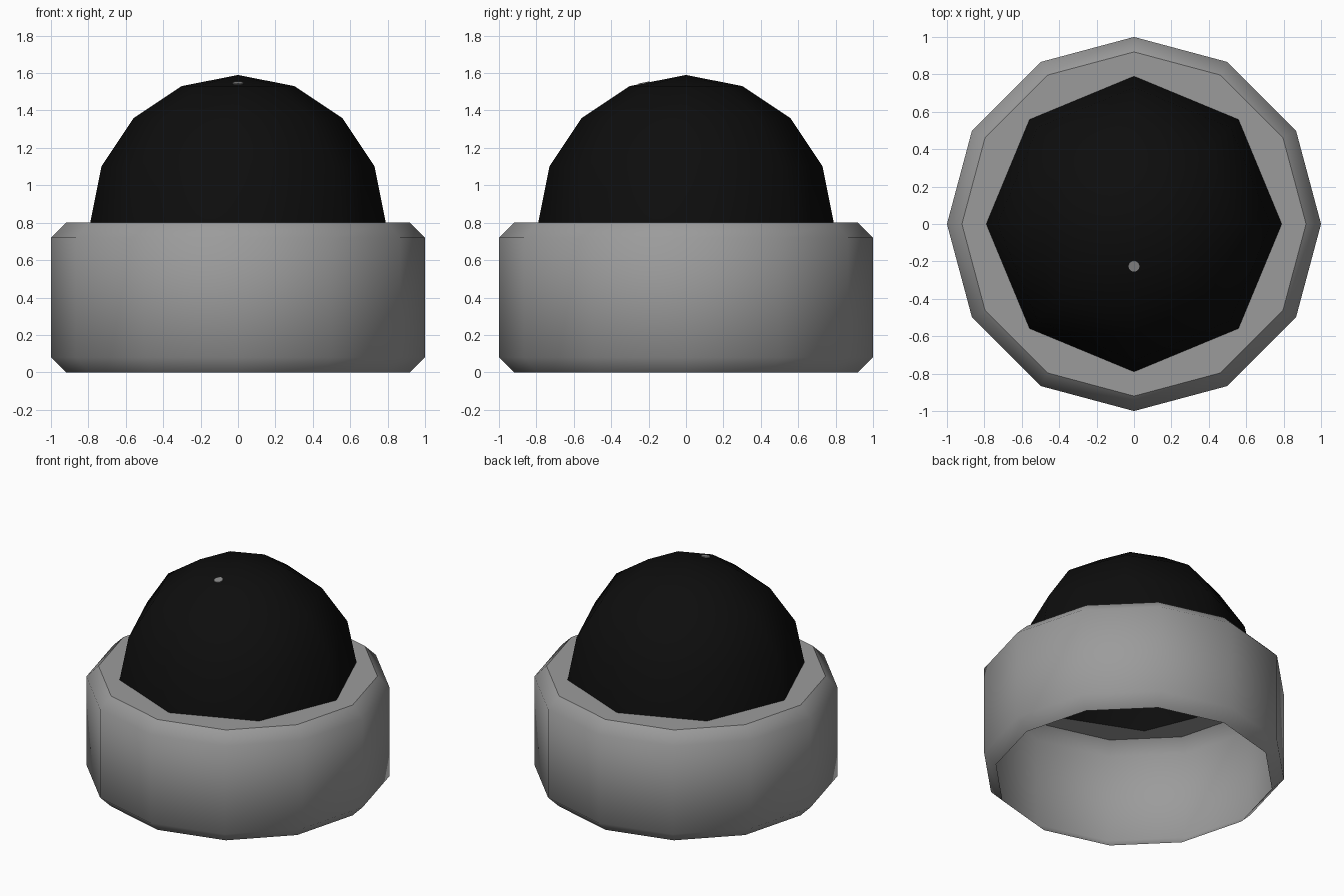
import bpy, bmesh, math
from mathutils import Matrix

if "Cube" in bpy.data.objects:
    bpy.data.objects.remove(bpy.data.objects["Cube"])

BODY_H, DOME_R = 0.8, 0.79


def material(name, v):
    m = bpy.data.materials.new(name)
    m.diffuse_color = (v, v, v, 1)
    m.use_nodes = True
    m.node_tree.nodes["Principled BSDF"].inputs["Base Color"].default_value = m.diffuse_color
    return m


def finish(bm, name, mat):
    me = bpy.data.meshes.new(name)
    bm.to_mesh(me)
    bm.free()
    me.materials.append(mat)
    ob = bpy.data.objects.new(name, me)
    bpy.context.collection.objects.link(ob)
    return ob


def ring(bm, n, r, z):
    return [bm.verts.new((r * math.cos(2 * math.pi * i / n),
                          r * math.sin(2 * math.pi * i / n), z)) for i in range(n)]


grey = material("housing grey", 0.33)
black = material("dome black", 0.004)
light_grey = material("indicator grey", 0.25)

# Housing: chamfered twelve-sided shell, open underneath
bm = bmesh.new()
profile = [(0.92, 0), (1, 0.08), (1, BODY_H - 0.08), (0.92, BODY_H)]
rings = [ring(bm, 12, r, z) for r, z in profile]
for a, b in zip(rings, rings[1:]):
    for i in range(12):
        j = (i + 1) % 12
        bm.faces.new((a[i], a[j], b[j], b[i])).smooth = True

# Flat top of the housing, with an eight-sided opening for the dome
hole = ring(bm, 8, DOME_R, BODY_H)
edges = [bm.edges.new((hole[i], hole[(i + 1) % 8])) for i in range(8)]
top = rings[-1]
rim = [bm.edges.get((top[i], top[(i + 1) % 12])) for i in range(12)]
for e in rim:
    e.smooth = False
res = bmesh.ops.triangle_fill(bm, use_beauty=True, edges=edges + rim)
for f in res["geom"]:
    if isinstance(f, bmesh.types.BMFace):
        f.normal_update()
        f.smooth = False
        if f.normal.z < 0:
            f.normal_flip()
finish(bm, "housing", grey)

# Dome: upper half of a low-poly sphere
bm = bmesh.new()
bmesh.ops.create_uvsphere(bm, u_segments=8, v_segments=8, radius=DOME_R,
                          matrix=Matrix.Translation((0, 0, BODY_H)))
bmesh.ops.delete(bm, geom=[v for v in bm.verts if v.co.z < BODY_H - 0.01], context='VERTS')
for f in bm.faces:
    f.smooth = True
finish(bm, "dome", black)

# Indicator: small disc lying on the front of the dome near its top
bm = bmesh.new()
bmesh.ops.create_cone(bm, cap_ends=True, segments=12, radius1=0.03, radius2=0.03, depth=0.009,
                      matrix=Matrix.Translation((0, -0.225, 1.545))
                      @ Matrix.Rotation(math.radians(11.25), 4, 'X'))
finish(bm, "indicator", light_grey)
